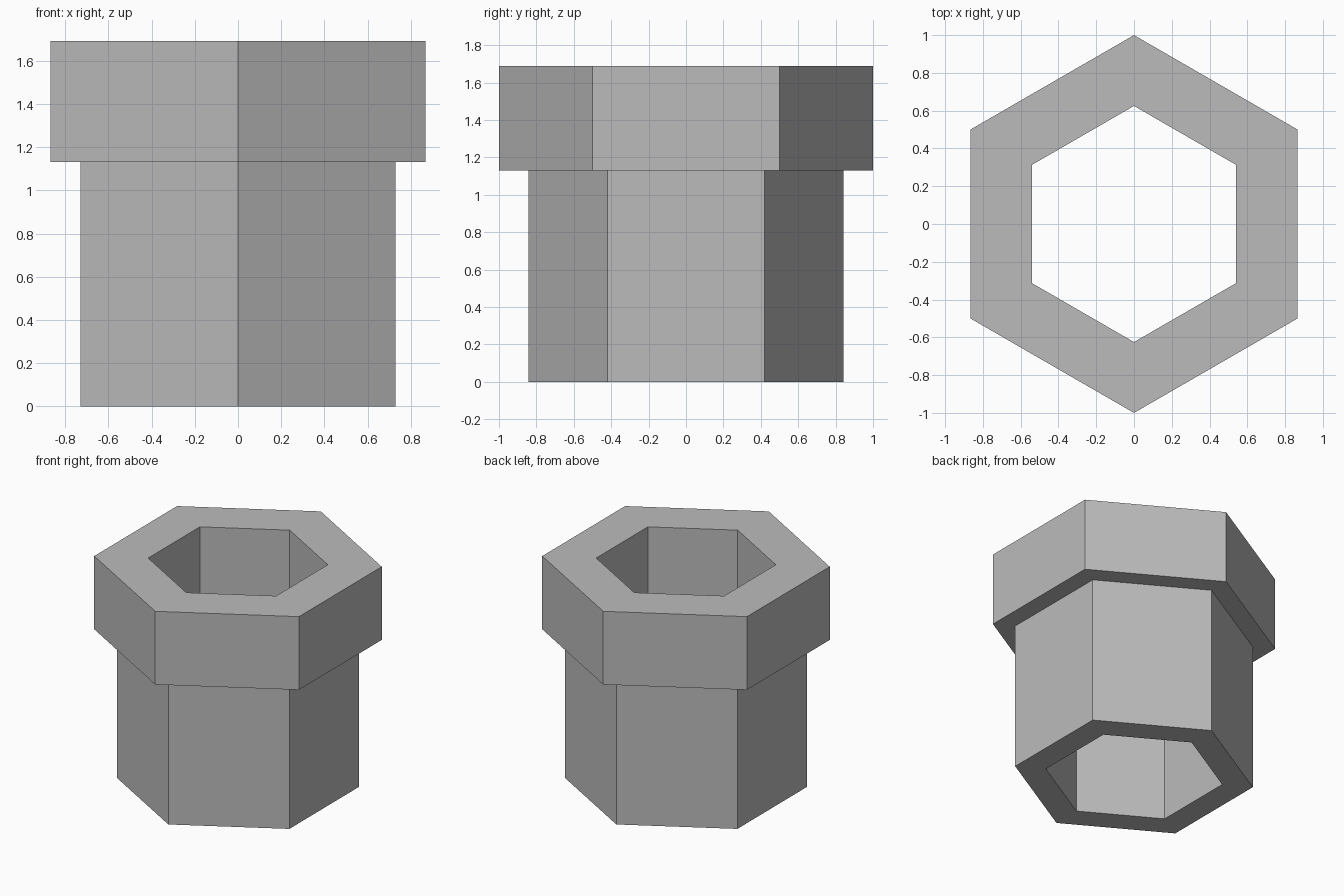
import bpy
import bmesh
from math import cos, sin, tau

cube = bpy.data.objects.get("Cube")
if cube:
    bpy.data.objects.remove(cube, do_unlink=True)

SIDES = 6
BORE, SHANK, HEAD = 0.625, 0.842, 1.0
SHOULDER, TOP = 1.13, 1.69

grey = bpy.data.materials.new("plain grey")
grey.use_nodes = True
colour = (0.5, 0.5, 0.5, 1)
grey.diffuse_color = colour
grey.node_tree.nodes["Principled BSDF"].inputs["Base Color"].default_value = colour

# Closed wall section as (corner radius, height), swept around the bore
profile = [(BORE, 0), (SHANK, 0), (SHANK, SHOULDER),
           (HEAD, SHOULDER), (HEAD, TOP), (BORE, TOP)]

bm = bmesh.new()
columns = []
for i in range(SIDES):
    # A corner points straight to the back and front
    angle = tau * (i / SIDES + 1 / 4)
    columns.append([bm.verts.new((r * cos(angle), r * sin(angle), z))
                    for r, z in profile])

for i, near in enumerate(columns):
    far = columns[(i + 1) % SIDES]
    for j in range(len(profile)):
        k = (j + 1) % len(profile)
        bm.faces.new((near[j], far[j], far[k], near[k]))
bmesh.ops.recalc_face_normals(bm, faces=bm.faces)

# Hexagonal flanged bushing
mesh = bpy.data.meshes.new("hex_bushing")
bm.to_mesh(mesh)
bm.free()
mesh.materials.append(grey)
bushing = bpy.data.objects.new("hex_bushing", mesh)
bpy.context.collection.objects.link(bushing)
